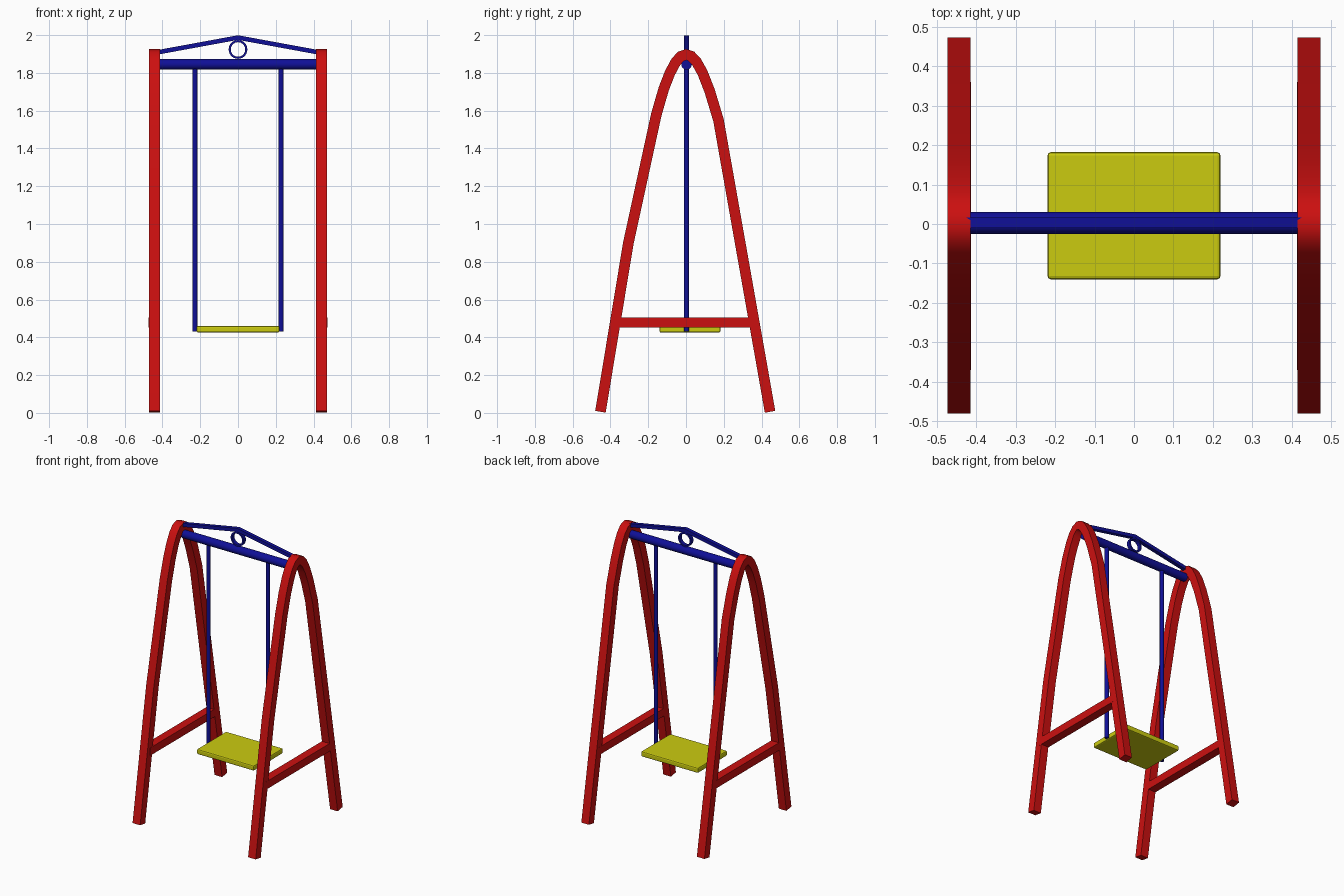
import bpy, bmesh, math
from mathutils import Vector

cube = bpy.data.objects.get("Cube")
if cube:
    bpy.data.objects.remove(cube, do_unlink=True)


def material(name, rgb):
    m = bpy.data.materials.new(name)
    m.use_nodes = True
    m.diffuse_color = (*rgb, 1)
    m.node_tree.nodes["Principled BSDF"].inputs["Base Color"].default_value = (*rgb, 1)
    return m


RED = material("red paint", (0.6, 0.005, 0.005))
BLUE = material("blue paint", (0.005, 0.005, 0.31))
YELLOW = material("yellow paint", (0.6, 0.6, 0.005))


def finish(name, bm, mat, smooth=False):
    bmesh.ops.recalc_face_normals(bm, faces=bm.faces)
    mesh = bpy.data.meshes.new(name)
    bm.to_mesh(mesh)
    bm.free()
    mesh.materials.append(mat)
    ob = bpy.data.objects.new(name, mesh)
    bpy.context.collection.objects.link(ob)
    if smooth:
        bpy.ops.object.select_all(action='DESELECT')
        ob.select_set(True)
        bpy.context.view_layer.objects.active = ob
        bpy.ops.object.shade_smooth_by_angle(angle=math.radians(40))
    return ob


def box(name, size, loc, mat, bevel=0):
    bm = bmesh.new()
    bmesh.ops.create_cube(bm, size=1)
    bmesh.ops.scale(bm, vec=size, verts=bm.verts)
    bmesh.ops.translate(bm, vec=loc, verts=bm.verts)
    if bevel:
        bmesh.ops.bevel(bm, geom=bm.edges[:], offset=bevel, segments=2,
                        profile=0.5, affect='EDGES')
    return finish(name, bm, mat)


def rod(name, a, b, radius, mat, sides=16):
    a, b = Vector(a), Vector(b)
    bm = bmesh.new()
    bmesh.ops.create_cone(bm, cap_ends=True, segments=sides, radius1=radius,
                          radius2=radius, depth=(b - a).length)
    bm.transform((b - a).to_track_quat('Z', 'Y').to_matrix().to_4x4())
    bmesh.ops.translate(bm, vec=(a + b) / 2, verts=bm.verts)
    return finish(name, bm, mat, True)


def sweep(name, path, thick, width, axis, centre, mat, closed=False):
    """Rectangular bar along a planar path; axis is the width direction (0 = x, 1 = y)."""
    bm = bmesh.new()
    pts = [Vector(p) for p in path]
    n, rings = len(pts), []
    for i, p in enumerate(pts):
        before = pts[i - 1] if i or closed else p
        after = pts[(i + 1) % n] if i < n - 1 or closed else p
        d1, d2 = (p - before).normalized(), (after - p).normalized()
        tangent = (d1 + d2).normalized()
        normal = Vector((-tangent.y, tangent.x))
        mitre = max(abs(tangent.dot(d1)), abs(tangent.dot(d2)))
        ring = []
        for s, w in ((-1, -1), (1, -1), (1, 1), (-1, 1)):
            q = p + normal * s * thick / 2 / mitre
            side = centre + w * width / 2
            co = (side, q.x, q.y) if axis == 0 else (q.x, side, q.y)
            ring.append(bm.verts.new(co))
        rings.append(ring)
    for i in range(n if closed else n - 1):
        r, s = rings[i], rings[(i + 1) % n]
        for k in range(4):
            bm.faces.new((r[k], r[(k + 1) % 4], s[(k + 1) % 4], s[k]))
    if not closed:
        bm.faces.new(rings[0])
        bm.faces.new(rings[-1])
    return finish(name, bm, mat, True)


# Arched end frames with a low brace, and the swing ropes
arch = [(-0.453, 0.006), (-0.305, 0.9), (-0.157, 1.58), (-0.118, 1.715),
        (-0.085, 1.8), (-0.055, 1.856), (-0.028, 1.887), (0, 1.897),
        (0.028, 1.888), (0.056, 1.858), (0.088, 1.8), (0.125, 1.705),
        (0.172, 1.55), (0.445, 0.006)]
for side, s in (("left", 1), ("right", -1)):
    sweep(side + "_arch_frame", arch, 0.056, 0.058, 0, s * 0.443, RED)
    box(side + "_brace", (0.059, 0.73, 0.054), (s * 0.443, -0.005, 0.478), RED)
    rod(side + "_rope", (s * 0.228, 0.003, 0.432), (s * 0.228, 0.003, 1.84), 0.0135, BLUE)

# Top bar, gable and ring ornament
rod("top_bar", (-0.42, 0.003, 1.845), (0.42, 0.003, 1.845), 0.028, BLUE)
sweep("gable", [(-0.425, 1.909), (0, 1.987), (0.425, 1.909)], 0.024, 0.026, 1, 0.003, BLUE)
circle = [(0.044 * math.cos(math.tau * i / 32), 1.924 + 0.044 * math.sin(math.tau * i / 32))
          for i in range(32)]
sweep("ring_ornament", circle, 0.011, 0.026, 1, 0.003, BLUE, closed=True)

# Seat
box("seat", (0.438, 0.322, 0.036), (0, 0.021, 0.443), YELLOW, bevel=0.008)
